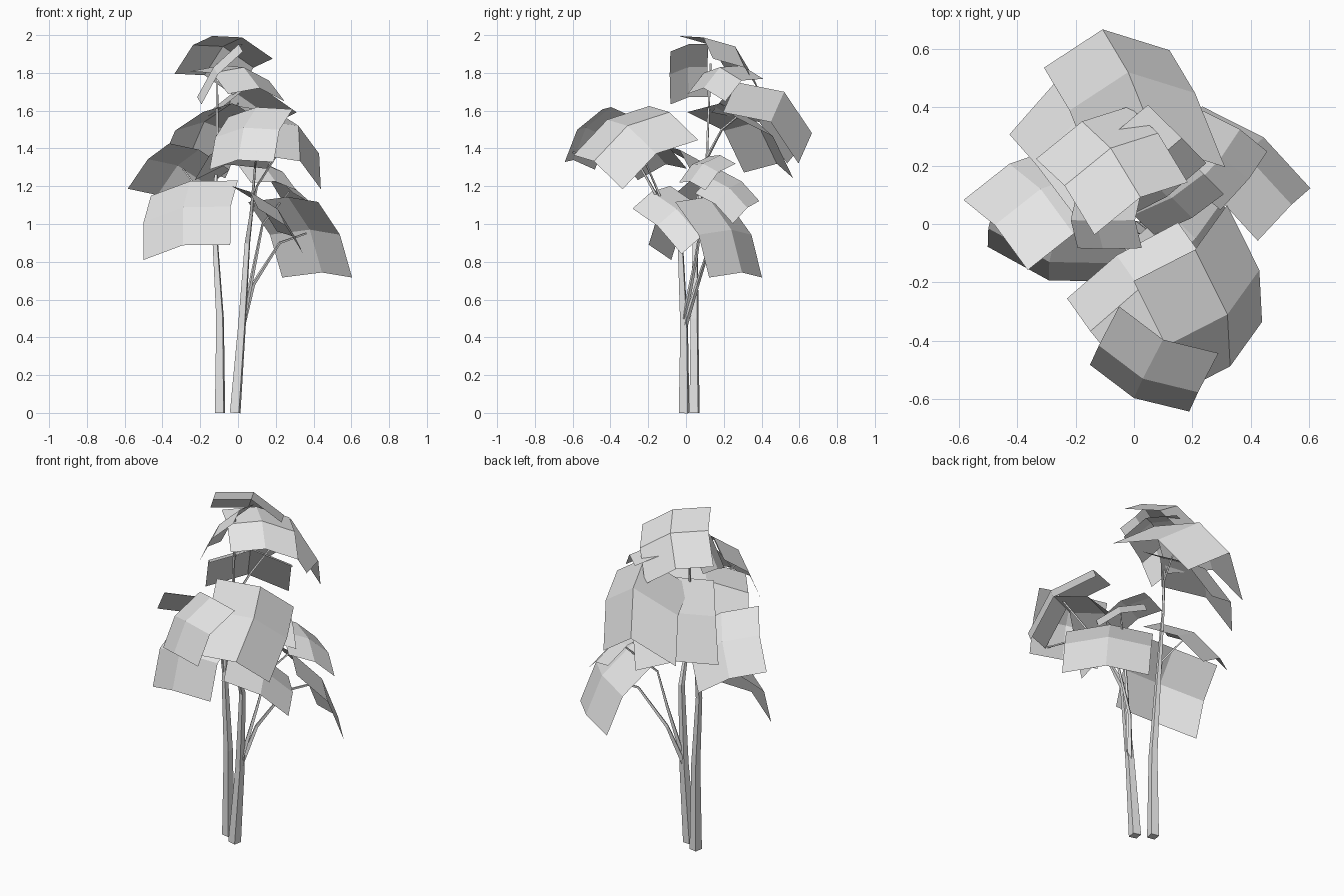
import bpy
import bmesh
from mathutils import Vector

cube = bpy.data.objects.get("Cube")
if cube:
    bpy.data.objects.remove(cube, do_unlink=True)

# One plain grey for the whole plant
grey = bpy.data.materials.new("plain grey")
grey.use_nodes = True
grey.diffuse_color = (0.79, 0.79, 0.79, 1)
grey.node_tree.nodes["Principled BSDF"].inputs["Base Color"].default_value = grey.diffuse_color


def add_leaf(name, centre, across, along, sag_across, sag_along):
    """A drooping two-by-two sheet, bowed away from its normal."""
    centre, across, along = Vector(centre), Vector(across), Vector(along)
    normal = across.cross(along).normalized()
    if normal.z < 0:
        normal.negate()
        across.negate()
    bm = bmesh.new()
    steps = (-1, 0, 1)
    rows = [[bm.verts.new(centre + across * u + along * v
                          - normal * (sag_across * u * u + sag_along * v * v))
             for u in steps] for v in steps]
    for lower, upper in zip(rows, rows[1:]):
        for i in range(2):
            bm.faces.new((lower[i], lower[i + 1], upper[i + 1], upper[i]))
    mesh = bpy.data.meshes.new(name)
    bm.to_mesh(mesh)
    bm.free()
    mesh.materials.append(grey)
    bpy.context.collection.objects.link(bpy.data.objects.new(name, mesh))


def add_stem(name, points, thick, thin):
    """A tapering four-sided stem along a path."""
    curve = bpy.data.curves.new(name, "CURVE")
    curve.dimensions = "3D"
    curve.bevel_depth = 1
    curve.bevel_resolution = 0
    curve.use_fill_caps = True
    spline = curve.splines.new("POLY")
    spline.use_smooth = False
    spline.points.add(len(points) - 1)
    for i, (point, co) in enumerate(zip(spline.points, points)):
        point.co = (*co, 1)
        point.radius = thin + (thick - thin) * (1 - i / (len(points) - 1)) ** 1.7
        point.tilt = 0.6
    curve.materials.append(grey)
    bpy.context.collection.objects.link(bpy.data.objects.new(name, curve))


# Crown leaves
add_leaf("top_leaf", (-.08, .26, 1.94), (.16, .09, -.06), (-.1, .13, -.1), .065, .065)
add_leaf("upper_front_leaf", (.03, .18, 1.83), (.15, .1, -.02), (.1, -.1, -.06), .055, .055)
add_leaf("upper_side_leaf", (-.13, .01, 1.83), (.11, 0, .14), (0, -.1, -.02), .03, .03)
add_leaf("upper_back_leaf", (-.02, .52, 1.7), (.215, .03, 0), (-.095, .2, -.135), .19, .1)
add_leaf("back_corner_leaf", (-.18, .375, 1.54), (.18, .13, -.015), (-.12, .15, -.16), .08, .08)

# Middle leaves
add_leaf("front_leaf", (.03, -.53, 1.51), (.17, -.08, .02), (-.05, -.1, -.14), .05, .05)
add_leaf("broad_front_leaf", (.32, -.31, 1.52), (.16, .13, -.09), (.06, -.2, -.13), .08, .08)
add_leaf("inner_front_leaf", (.02, -.22, 1.45), (.19, .13, .03), (-.1, .13, -.08), .06, .06)
add_leaf("inner_leaf", (.13, .09, 1.32), (.12, .07, -.02), (.08, -.08, -.07), .03, .03)
add_leaf("side_leaf", (-.32, .12, 1.31), (-.11, .12, -.12), (-.16, -.09, .07), .05, .05)

# Lower leaves
add_leaf("low_side_leaf", (-.29, -.13, 1.09), (.23, -.06, .04), (-.02, -.11, -.17), .07, .06)
add_leaf("low_back_leaf", (.38, .24, .97), (.185, -.14, 0), (.09, .09, -.2), .05, .05)
add_leaf("small_back_leaf", (.3, .23, 1.19), (.11, -.07, -.06), (.08, .1, -.08), .03, .03)
add_leaf("low_front_leaf", (.21, -.05, 1.08), (.12, .13, -.12), (.07, -.1, -.06), .04, .04)

# Trunks
add_stem("tall_trunk", [(-.095, .045, 0), (-.095, .045, .5), (-.12, .05, .9),
                        (-.12, .08, 1.2), (-.11, .11, 1.35), (-.11, .13, 1.85)], .033, .006)
add_stem("short_trunk", [(-.015, -.01, 0), (.02, -.01, .45), (.05, -.03, .9),
                         (.07, -.1, 1.05), (.09, -.24, 1.3), (.1, -.6, 1.38)], .034, .005)

# Branches
add_stem("upper_branch", [(-.11, .11, 1.35), (-.05, .19, 1.5), (0, .36, 1.64)], .009, .005)
add_stem("low_branch", [(.02, -.01, .45), (.08, .06, .68), (.22, .13, .9), (.36, .22, .95)], .016, .006)
add_stem("middle_branch", [(.03, -.01, .5), (.09, .05, .8), (.13, .08, 1), (.27, .21, 1.17)], .014, .005)
add_stem("side_branch", [(-.12, .05, .9), (-.15, .05, 1.1), (-.29, .11, 1.29)], .01, .005)
add_stem("inner_branch", [(.07, -.1, 1.05), (.1, -.16, 1.2), (.29, -.29, 1.5)], .01, .005)
